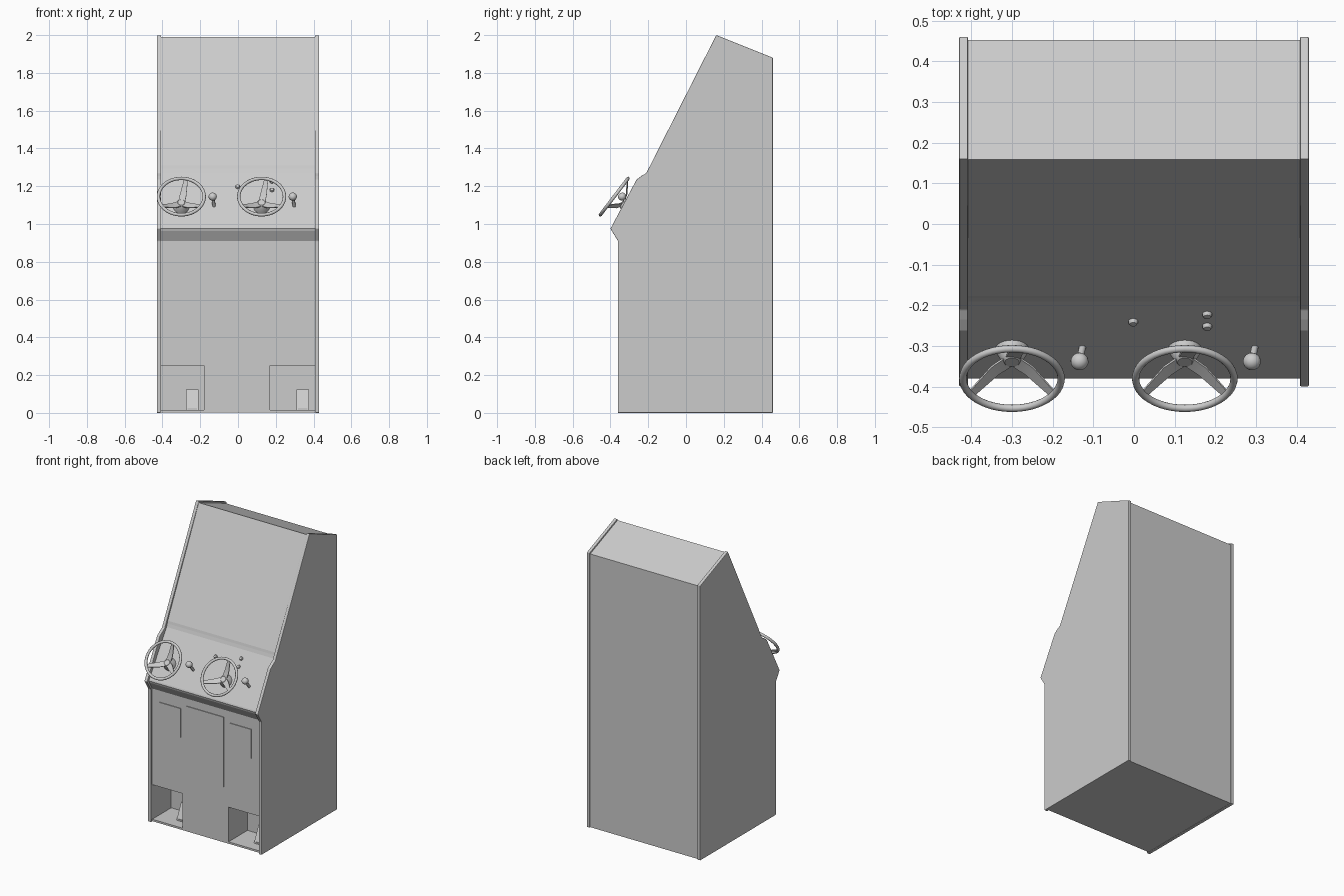
import bpy, bmesh, math
from mathutils import Vector, Matrix

if "Cube" in bpy.data.objects:
    bpy.data.objects.remove(bpy.data.objects["Cube"])

grey = bpy.data.materials.new("light grey")
grey.diffuse_color = (0.6, 0.6, 0.6, 1)
grey.use_nodes = True
grey.node_tree.nodes["Principled BSDF"].inputs["Base Color"].default_value = grey.diffuse_color


def finish(name, bm, matrix=Matrix(), smooth=True):
    bmesh.ops.recalc_face_normals(bm, faces=bm.faces)
    mesh = bpy.data.meshes.new(name)
    bm.to_mesh(mesh)
    bm.free()
    mesh.materials.append(grey)
    ob = bpy.data.objects.new(name, mesh)
    bpy.context.collection.objects.link(ob)
    ob.matrix_world = matrix
    if smooth:
        bpy.ops.object.select_all(action='DESELECT')
        ob.select_set(True)
        bpy.context.view_layer.objects.active = ob
        bpy.ops.object.shade_smooth_by_angle(angle=math.radians(35))
    return ob


def prism(name, profile, x0, x1):
    """Extrude a (y, z) outline along x."""
    bm = bmesh.new()
    face = bm.faces.new([bm.verts.new((x0, y, z)) for y, z in profile])
    ext = bmesh.ops.extrude_face_region(bm, geom=[face])
    verts = [v for v in ext['geom'] if isinstance(v, bmesh.types.BMVert)]
    bmesh.ops.translate(bm, verts=verts, vec=(x1 - x0, 0, 0))
    return finish(name, bm, smooth=False)


def box(name, x0, x1, y0, y1, z0, z1):
    return prism(name, [(y0, z0), (y1, z0), (y1, z1), (y0, z1)], x0, x1)


def lathe(name, profile, matrix, steps=20):
    """Spin (radius, height) points round local z."""
    bm = bmesh.new()
    verts = [bm.verts.new((r, 0, h)) for r, h in profile]
    edges = [bm.edges.new(p) for p in zip(verts, verts[1:])]
    bmesh.ops.spin(bm, geom=verts + edges, cent=(0, 0, 0), axis=(0, 0, 1),
                   angle=math.tau, steps=steps)
    bmesh.ops.remove_doubles(bm, verts=bm.verts, dist=1e-5)
    return finish(name, bm, matrix)


# side panels with slightly rounded edges
side = [(-0.36, 0), (0.46, 0), (0.46, 1.88), (0.16, 2.0), (-0.21, 1.27),
        (-0.235, 1.255), (-0.262, 1.235), (-0.40, 0.975), (-0.36, 0.91)]
for label, x0 in (("left", -0.43), ("right", 0.408)):
    panel = prism(label + "_side_panel", side, x0, x0 + 0.022)
    bev = panel.modifiers.new("rounding", 'BEVEL')
    bev.width = 0.003
    bev.segments = 2

# cabinet body, set in slightly from the side panels
body = prism("cabinet_body",
             [(-0.345, 0.002), (0.453, 0.002), (0.453, 1.872), (0.158, 1.99),
              (-0.177, 1.31), (-0.182, 1.293), (-0.19, 1.272),
              (-0.376, 0.985), (-0.38, 0.975), (-0.376, 0.962), (-0.345, 0.91)],
             -0.408, 0.408)

# foot wells cut out of the lower front corners, each with a pedal
for label, x0, x1, px in (("left", -0.45, -0.18, -0.243), ("right", 0.17, 0.45, 0.343)):
    cutter = box(label + "_foot_well_cutter", x0, x1, -0.5, -0.14, 0.015, 0.252)
    cutter.hide_render = True
    cutter.hide_viewport = True
    cut = body.modifiers.new(label + "_foot_well", 'BOOLEAN')
    cut.object = cutter
    cut.operation = 'DIFFERENCE'
    cut.solver = 'EXACT'
    prism(label + "_pedal", [(-0.27, 0.015), (-0.255, 0.015), (-0.205, 0.115),
                             (-0.22, 0.123)], px - 0.033, px + 0.033)
    box(label + "_pedal_base", px - 0.025, px + 0.025, -0.27, -0.145, 0.012, 0.025)

# coin door and two access plates on the front
for name, x0, x1, z0, z1 in (("coin_door", -0.145, 0.135, 0.38, 0.86),
                             ("left_front_plate", -0.35, -0.19, 0.635, 0.832),
                             ("right_front_plate", 0.18, 0.345, 0.635, 0.832)):
    box(name, x0, x1, -0.35, -0.343, z0, z1)

# steering wheels: rim, dished hub, column and three tapered spokes
tilt = Matrix.Rotation(math.radians(52.7), 4, 'X')
for label, x in (("left", -0.30), ("right", 0.125)):
    mat = Matrix.Translation((x, -0.38, 1.145)) @ tilt
    ring = [(0.121 + 0.009 * math.cos(a), 0.009 * math.sin(a))
            for a in [math.tau * i / 12 for i in range(13)]]
    lathe(label + "_wheel_rim", ring, mat, 48)
    lathe(label + "_wheel_hub", [(0, -0.05), (0.018, -0.05), (0.026, -0.057),
                                 (0.03, -0.066), (0.042, -0.09), (0.042, -0.125),
                                 (0, -0.125)], mat, 24)
    for i, deg in enumerate((78, 212, 328)):
        bm = bmesh.new()
        for r, h, w in ((0.008, -0.058, 0.018), (0.05, -0.045, 0.017),
                        (0.119, 0.0, 0.010)):
            for sx, sz in ((-1, -1), (1, -1), (1, 1), (-1, 1)):
                bm.verts.new((r, sx * w, h + sz * 0.003))
        bm.verts.ensure_lookup_table()
        v = bm.verts
        for k in (0, 4):
            for j in range(4):
                n = (j + 1) % 4
                bm.faces.new((v[k + j], v[k + n], v[k + 4 + n], v[k + 4 + j]))
        bm.faces.new(v[:4])
        bm.faces.new(v[8:12])
        finish(f"{label}_wheel_spoke_{i + 1}", bm,
               mat @ Matrix.Rotation(math.radians(deg), 4, 'Z'))

# gear shifters: a thin stick with a rounded knob
for label, x in (("left", -0.133), ("right", 0.291)):
    base, top = Vector((x + 0.008, -0.295, 1.085)), Vector((x - 0.001, -0.338, 1.145))
    d = top - base
    L = d.length
    mat = Matrix.Translation(base) @ d.to_track_quat('Z', 'Y').to_matrix().to_4x4()
    knob = [(0.022 * math.sin(a), L - 0.021 * math.cos(a))
            for a in [math.pi * i / 10 for i in range(2, 11)]]
    lathe(label + "_gear_shifter", [(0, -0.03), (0.009, -0.03), (0.008, L - 0.02)] + knob,
          mat)

# domed buttons on the control panel
slope = Matrix.Rotation(math.radians(57), 4, 'X')
for i, (x, y, z) in enumerate(((-0.002, -0.237, 1.195), (0.18, -0.219, 1.223),
                               (0.18, -0.248, 1.178))):
    lathe(f"button_{i + 1}", [(0, -0.01), (0.012, -0.01), (0.012, 0.006),
                              (0.009, 0.012), (0, 0.014)],
          Matrix.Translation((x, y, z)) @ slope, 16)
